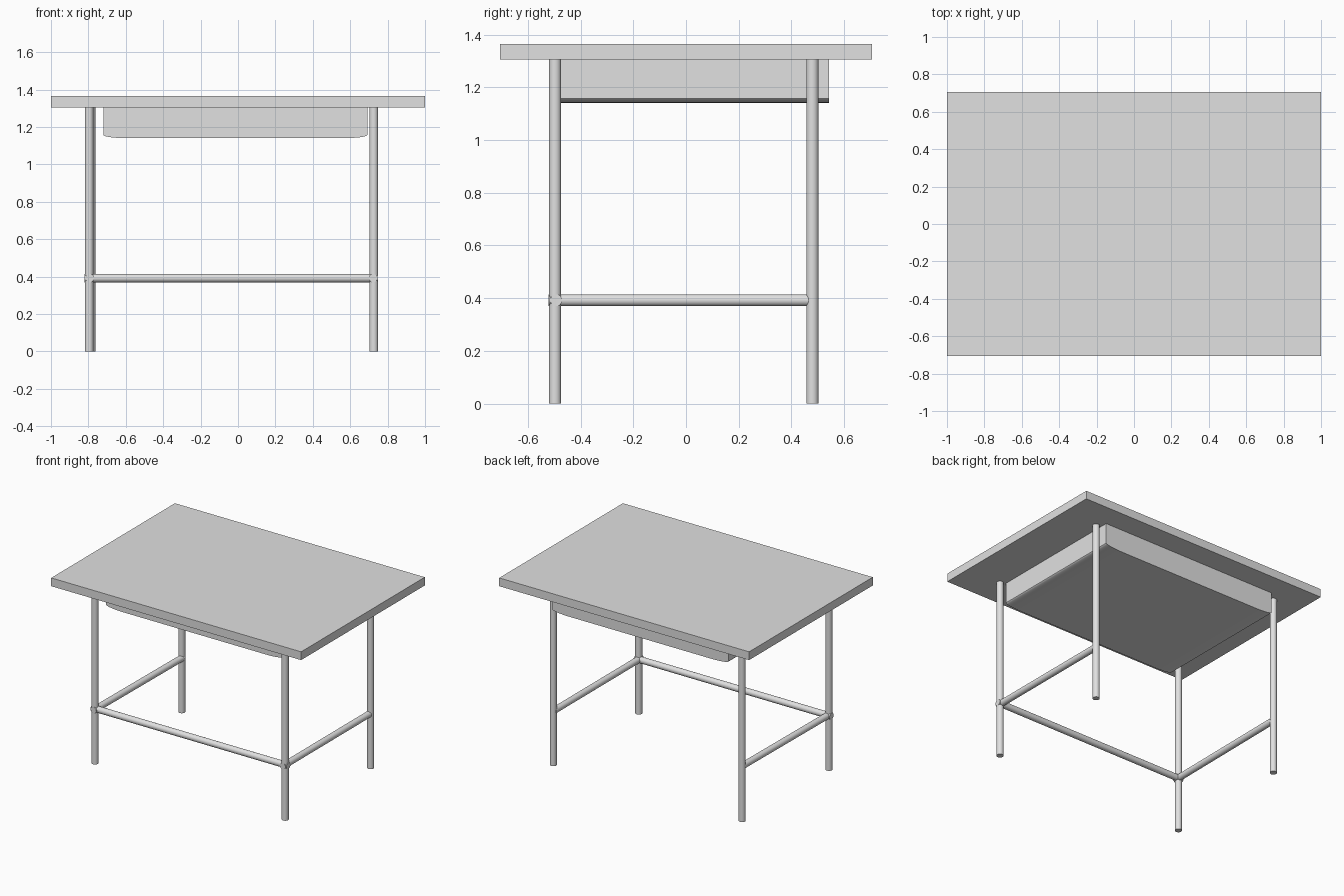
import bpy
import bmesh
import math
from mathutils import Vector

cube = bpy.data.objects.get("Cube")
if cube:
    bpy.data.objects.remove(cube, do_unlink=True)

grey = bpy.data.materials.new("light grey")
grey.use_nodes = True
colour = (0.75, 0.75, 0.75, 1)
grey.diffuse_color = colour
grey.node_tree.nodes["Principled BSDF"].inputs["Base Color"].default_value = colour


def finish(obj, name):
    obj.name = name
    obj.data.materials.append(grey)
    bpy.ops.object.select_all(action='DESELECT')
    obj.select_set(True)
    bpy.context.view_layer.objects.active = obj
    bpy.ops.object.shade_smooth_by_angle(angle=math.radians(30))


def tube(name, start, end, radius):
    start, end = Vector(start), Vector(end)
    axis = end - start
    bpy.ops.mesh.primitive_cylinder_add(
        vertices=32, radius=radius, depth=axis.length, location=(start + end) / 2,
        rotation=axis.to_track_quat('Z', 'Y').to_euler())
    finish(bpy.context.object, name)


def extrude_along_y(name, profile, y0, y1):
    bm = bmesh.new()
    face = bm.faces.new([bm.verts.new((x, y0, z)) for x, z in profile])
    swept = bmesh.ops.extrude_face_region(bm, geom=[face])
    moved = [v for v in swept["geom"] if isinstance(v, bmesh.types.BMVert)]
    bmesh.ops.translate(bm, verts=moved, vec=(0, y1 - y0, 0))
    bmesh.ops.recalc_face_normals(bm, faces=bm.faces)
    mesh = bpy.data.meshes.new(name)
    bm.to_mesh(mesh)
    bm.free()
    obj = bpy.data.objects.new(name, mesh)
    bpy.context.collection.objects.link(obj)
    finish(obj, name)


# Table top
UNDER, TOP = 1.305, 1.365
extrude_along_y("table_top", [(-1, UNDER), (1, UNDER), (1, TOP), (-1, TOP)], -0.707, 0.707)

# Tray under the top, with shallow curved lower edges
MID, HALF = -0.014, 0.706
curve_w, curve_h, base = 0.14, 0.018, 1.14
right_edge = [(HALF, UNDER)]
for i in range(9):
    a = math.radians(90) * i / 8
    right_edge.append((HALF - curve_w * (1 - math.cos(a)),
                       base + curve_h * (1 - math.sin(a))))
profile = [(MID + x, z) for x, z in right_edge]
profile += [(MID - x, z) for x, z in reversed(right_edge)]
extrude_along_y("under_tray", profile, -0.478, 0.542)

# Legs
LEG_R, RAIL_R, RAIL_Z = 0.0232, 0.0225, 0.392
FRONT, BACK = -0.497, 0.48
legs = {"front_left": (0.726, FRONT), "back_left": (0.726, BACK),
        "front_right": (-0.796, FRONT), "back_right": (-0.786, BACK)}
for name, (x, y) in legs.items():
    tube(name + "_leg", (x, y, 0), (x, y, UNDER), LEG_R)

# Rails: one across the front and one on each side
tube("front_rail", (-0.82, FRONT + 0.004, RAIL_Z), (0.749, FRONT + 0.004, RAIL_Z), RAIL_R)
for side, inset in (("left", -0.004), ("right", 0.004)):
    fx, bx = legs["front_" + side][0] + inset, legs["back_" + side][0] + inset
    tube(side + "_rail", (fx, FRONT - 0.024, RAIL_Z), (bx, BACK, RAIL_Z), RAIL_R)
